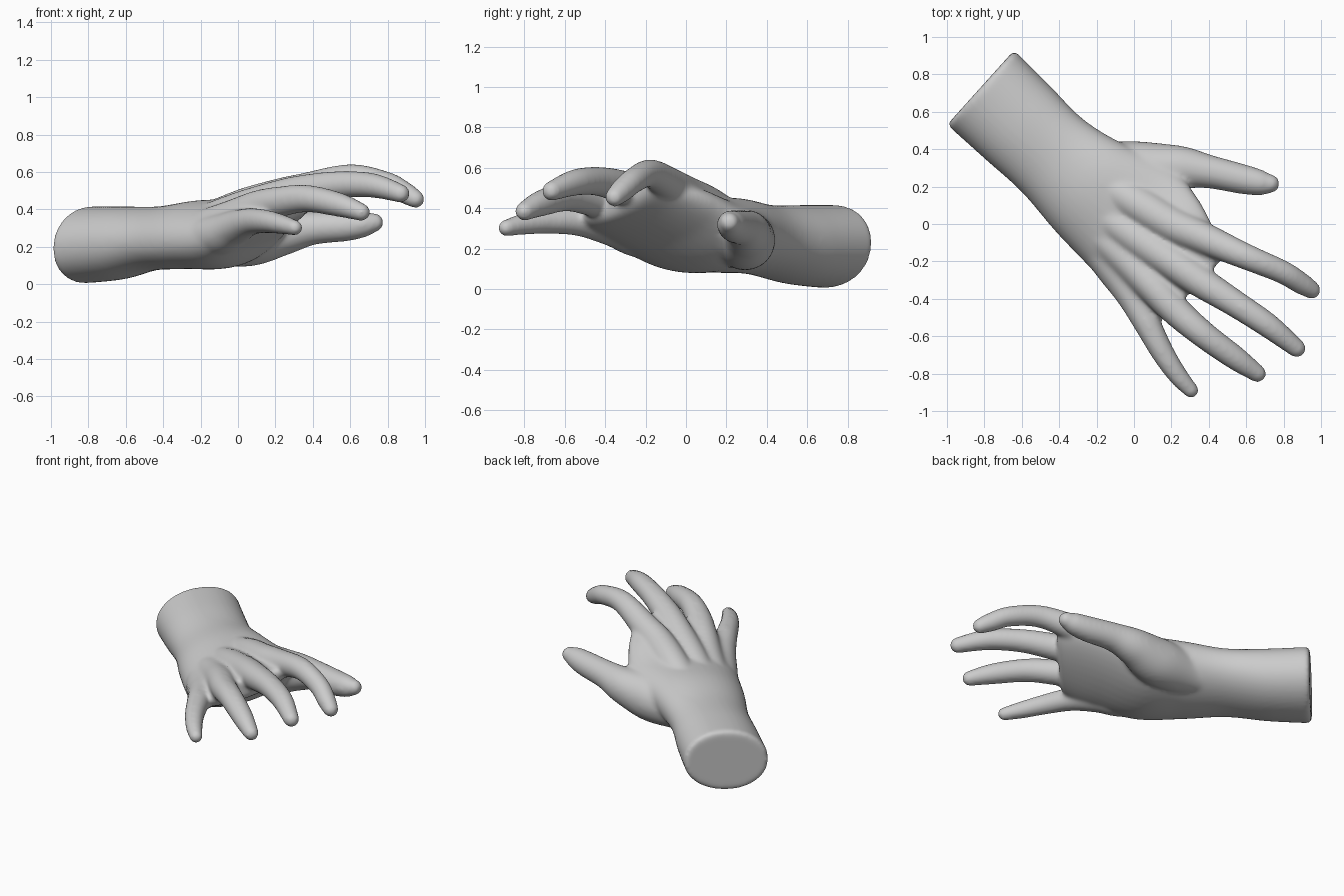
import bpy, bmesh, math
from mathutils import Vector

if "Cube" in bpy.data.objects:
    bpy.data.objects.remove(bpy.data.objects["Cube"])

bm = bmesh.new()
SEG = 36


def spline(pts, steps=8):
    """Catmull-Rom interpolation of rows of numbers."""
    p = [pts[0]] + list(pts) + [pts[-1]]
    out = []
    for i in range(1, len(p) - 2):
        for s in range(steps):
            t = s / steps
            out.append([0.5 * (2 * b + (c - a) * t + (2 * a - 5 * b + 4 * c - d) * t * t
                               + (3 * b - a - 3 * c + d) * t ** 3)
                        for a, b, c, d in zip(p[i - 1], p[i], p[i + 1], p[i + 2])])
    return out + [list(pts[-1])]


def loft(rings):
    """Skin rings given as (centre, u, v, exponent) and cap both ends."""
    rows = []
    for c, u, v, e in rings:
        row = []
        for k in range(SEG):
            a = 2 * math.pi * k / SEG
            x, y = math.cos(a), math.sin(a)
            x = math.copysign(abs(x) ** e, x)
            y = math.copysign(abs(y) ** e, y)
            row.append(bm.verts.new(c + u * x + v * y))
        rows.append(row)
    faces = [bm.faces.new(rows[0]), bm.faces.new(rows[-1])]
    for a, b in zip(rows, rows[1:]):
        for k in range(SEG):
            n = (k + 1) % SEG
            faces.append(bm.faces.new((a[k], a[n], b[n], b[k])))
    bmesh.ops.recalc_face_normals(bm, faces=faces)


def digit(pts):
    """Round tube through x, y, z, radius points with a domed tip."""
    rows = spline(pts)
    cs = [Vector(r[:3]) for r in rows]
    rings = []
    for i, r in enumerate(rows):
        d = (cs[min(i + 1, len(cs) - 1)] - cs[max(i - 1, 0)]).normalized()
        u = d.cross(Vector((0, 0, 1))).normalized()
        v = u.cross(d)
        rings.append((cs[i], u * r[3], v * r[3], 1))
    rad = rows[-1][3]
    for k in range(1, 7):
        a = math.radians(14 * k)
        rings.append((cs[-1] + d * rad * math.sin(a), u * rad * math.cos(a),
                      v * rad * math.cos(a), 1))
    loft(rings)


# forearm and palm: little-finger edge, thumb edge, half thickness
body = [
    (-1.0, .53, .19, -.64, .93, .23, .205),
    (-.80, .35, .205, -.45, .74, .235, .195),
    (-.60, .17, .22, -.27, .56, .27, .17),
    (-.42, -.04, .23, -.06, .43, .30, .18),
    (-.22, -.25, .24, .19, .32, .31, .18),
    (-.05, -.43, .30, .34, .14, .42, .135),
    (.06, -.50, .33, .43, -.03, .48, .095),
    (.15, -.51, .36, .47, -.14, .50, .070),
    (.20, -.47, .39, .46, -.20, .50, .050),
]
rings = []
for r in spline(body):
    L, R = Vector(r[:3]), Vector(r[3:6])
    rings.append(((L + R) / 2, (R - L) / 2, Vector((0, 0, r[6])), 0.95))
# softened rim at the cut end
c, u, v, e = rings[0]
rings[0] = (c + Vector((.012, -.011, 0)), u, v, e)
rings.insert(0, (c, u * .95, v * .93, e))
loft(rings)

# thumb with its muscle pad
digit([(-.40, .44, .24, .09), (-.20, .32, .24, .13), (.05, .29, .245, .15),
       (.25, .30, .275, .118), (.40, .28, .30, .09), (.58, .24, .31, .080),
       (.68, .22, .322, .068), (.73, .215, .33, .050)])
# index finger, from hand bone to tip
digit([(-.30, .30, .29, .08), (0, .12, .40, .10), (.20, .0, .465, .095),
       (.36, -.07, .51, .086), (.60, -.175, .572, .070), (.79, -.255, .540, .063),
       (.89, -.315, .490, .059), (.95, -.353, .455, .049)])
# middle finger
digit([(-.33, .17, .28, .08), (-.03, -.04, .38, .10), (.20, -.20, .46, .092),
       (.35, -.305, .50, .085), (.54, -.425, .532, .073), (.72, -.545, .528, .066),
       (.87, -.665, .485, .050)])
# ring finger
digit([(-.34, .08, .27, .08), (-.06, -.16, .34, .10), (.10, -.33, .41, .09),
       (.22, -.46, .44, .082), (.37, -.59, .458, .073), (.54, -.715, .425, .065),
       (.66, -.80, .385, .048)])
# little finger
digit([(-.36, .08, .25, .08), (-.12, -.20, .26, .11), (-.01, -.37, .305, .092),
       (.07, -.53, .335, .073), (.155, -.69, .335, .062), (.235, -.81, .32, .053),
       (.305, -.89, .302, .042)])

mesh = bpy.data.meshes.new("hand")
bm.to_mesh(mesh)
bm.free()
hand = bpy.data.objects.new("hand", mesh)
bpy.context.collection.objects.link(hand)

# fuse the parts into one skin and soften the joins
rem = hand.modifiers.new("fuse", 'REMESH')
rem.mode = 'VOXEL'
rem.voxel_size = 0.011
rem.use_smooth_shade = True
soft = hand.modifiers.new("soften", 'SMOOTH')
soft.factor = 0.5
soft.iterations = 20
